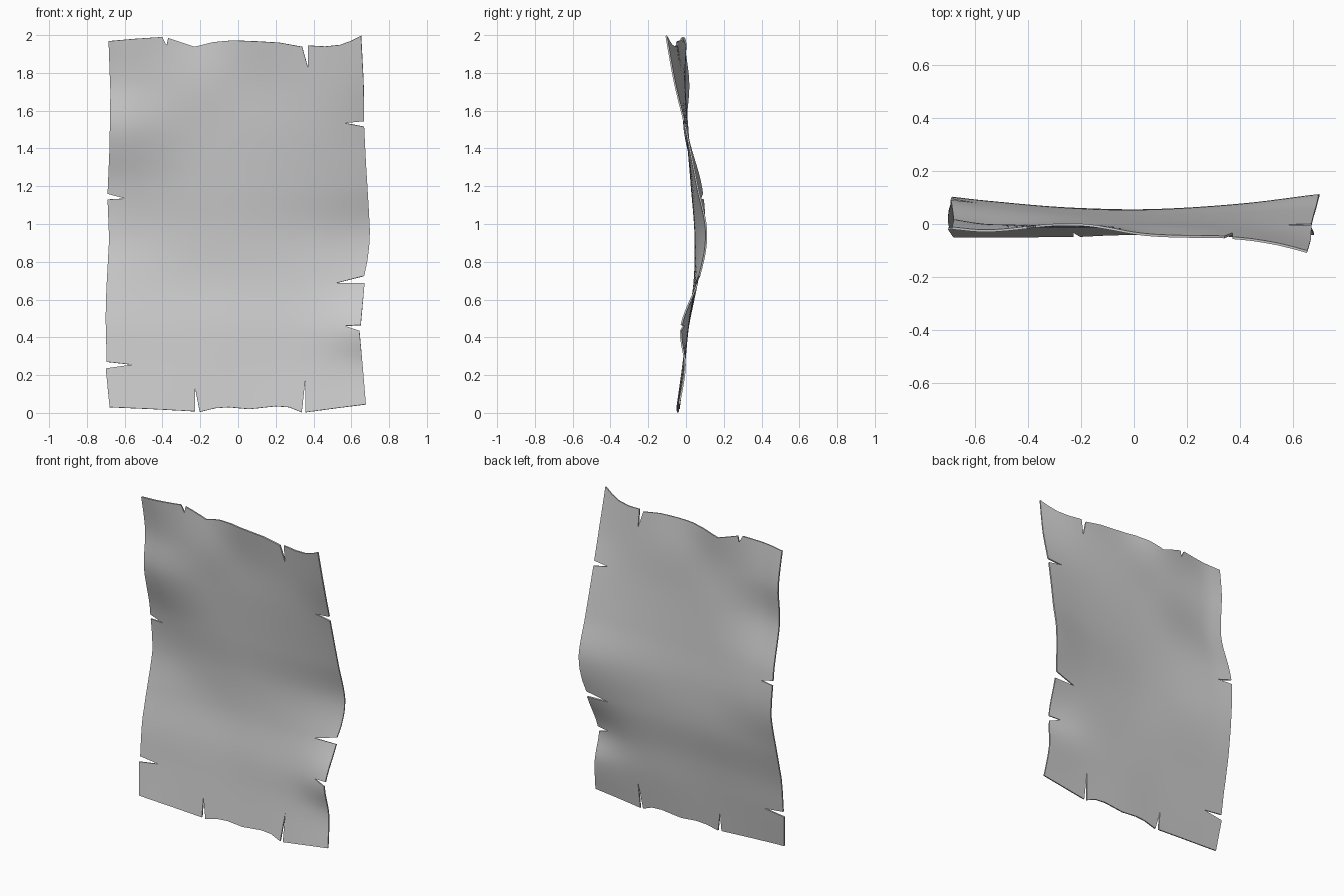
import bpy
from mathutils import Vector
from mathutils.geometry import delaunay_2d_cdt

if "Cube" in bpy.data.objects:
    bpy.data.objects.remove(bpy.data.objects["Cube"])

# Torn outline of the sheet (x, z), counter-clockwise from the lower left corner
OUTLINE = [
    (-.68, .03), (-.45, .02), (-.228, .008), (-.227, .13), (-.203, .005), (-.12, .025),
    (-.05, .03), (.06, .02), (.2, .035), (.27, .03), (.338, .003), (.358, .185),
    (.358, .003), (.52, .025), (.677, .045),
    (.66, .25), (.643, .435), (.565, .46), (.65, .465), (.67, .685), (.52, .687),
    (.668, .725), (.684, .8), (.694, .88), (.698, .96), (.692, 1.08), (.677, 1.33),
    (.668, 1.515), (.565, 1.535), (.668, 1.545), (.665, 1.75), (.652, 1.997),
    (.6, 1.97), (.54, 1.948), (.46, 1.94), (.371, 1.945), (.37, 1.83), (.34, 1.938),
    (.22, 1.96), (.1, 1.967), (-.03, 1.972), (-.13, 1.963), (-.23, 1.938), (-.37, 1.985),
    (-.378, 1.945), (-.402, 1.99), (-.55, 1.98), (-.685, 1.968),
    (-.675, 1.7), (-.68, 1.4), (-.69, 1.16), (-.595, 1.135), (-.69, 1.13), (-.682, .92),
    (-.697, .65), (-.701, .5), (-.695, .27), (-.56, .255), (-.70, .235)]

# Depth of the rippled surface at a coarse grid of columns and rows
COLS = [-.69, -.55, -.22, .05, .4, .69]
ROWS = [0, .25, .45, .7, .95, 1.2, 1.5, 1.75, 2]
DEPTH = [
    [-.05, -.05, -.045, -.04, -.045, -.045],
    [-.015, -.015, -.015, -.01, -.01, -.005],
    [.01, .01, .01, .01, .005, -.032],
    [.06, .055, .05, .045, .052, .065],
    [.098, .083, .055, .05, .072, .108],
    [.08, .06, .035, .03, .04, .06],
    [.005, -.008, .008, .005, .0, .0],
    [.015, -.005, -.008, -.012, -.03, -.063],
    [-.02, -.028, .0, -.045, -.062, -.112]]


def spline(ts, vs, t):
    """Cubic Hermite interpolation through uneven stations."""
    n = len(ts)
    t = min(max(t, ts[0]), ts[-1])
    i = max(k for k in range(n - 1) if ts[k] <= t)

    def slope(k):
        a, b = max(k - 1, 0), min(k + 1, n - 1)
        return (vs[b] - vs[a]) / (ts[b] - ts[a])
    h = ts[i + 1] - ts[i]
    u = (t - ts[i]) / h
    return ((2*u**3 - 3*u*u + 1) * vs[i] + (u**3 - 2*u*u + u) * h * slope(i)
            + (3*u*u - 2*u**3) * vs[i + 1] + (u**3 - u*u) * h * slope(i + 1))


def depth(x, z):
    return spline(ROWS, [spline(COLS, row, x) for row in DEPTH], z)


# Subdivide the outline, then triangulate it together with an inner grid
border = []
for a, b in zip(OUTLINE, OUTLINE[1:] + OUTLINE[:1]):
    a, b = Vector(a), Vector(b)
    steps = max(1, round((b - a).length / .035))
    border += [a.lerp(b, k / steps) for k in range(steps)]
n = len(border)
inner = [Vector((-.66 + .033 * i, .033 * j)) for i in range(41) for j in range(1, 60)]
inner = [p for p in inner if min((p - q).length for q in border) > .015]
pts, _, faces, *_ = delaunay_2d_cdt(
    border + inner, [(i, (i + 1) % n) for i in range(n)], [], 1, 1e-5)

# Keep only used points and bend the sheet
used = sorted({i for f in faces for i in f})
index = {v: k for k, v in enumerate(used)}
verts = [(pts[i].x, depth(pts[i].x, pts[i].y), pts[i].y) for i in used]
mesh = bpy.data.meshes.new("torn_sheet")
mesh.from_pydata(verts, [], [[index[i] for i in f] for f in faces])
sheet = bpy.data.objects.new("torn_sheet", mesh)
bpy.context.collection.objects.link(sheet)

# Thin paper thickness
solid = sheet.modifiers.new("thickness", 'SOLIDIFY')
solid.thickness = .009
solid.offset = 0
bpy.context.view_layer.objects.active = sheet
sheet.select_set(True)
bpy.ops.object.modifier_apply(modifier="thickness")
bpy.ops.object.shade_smooth_by_angle(angle=.7)
